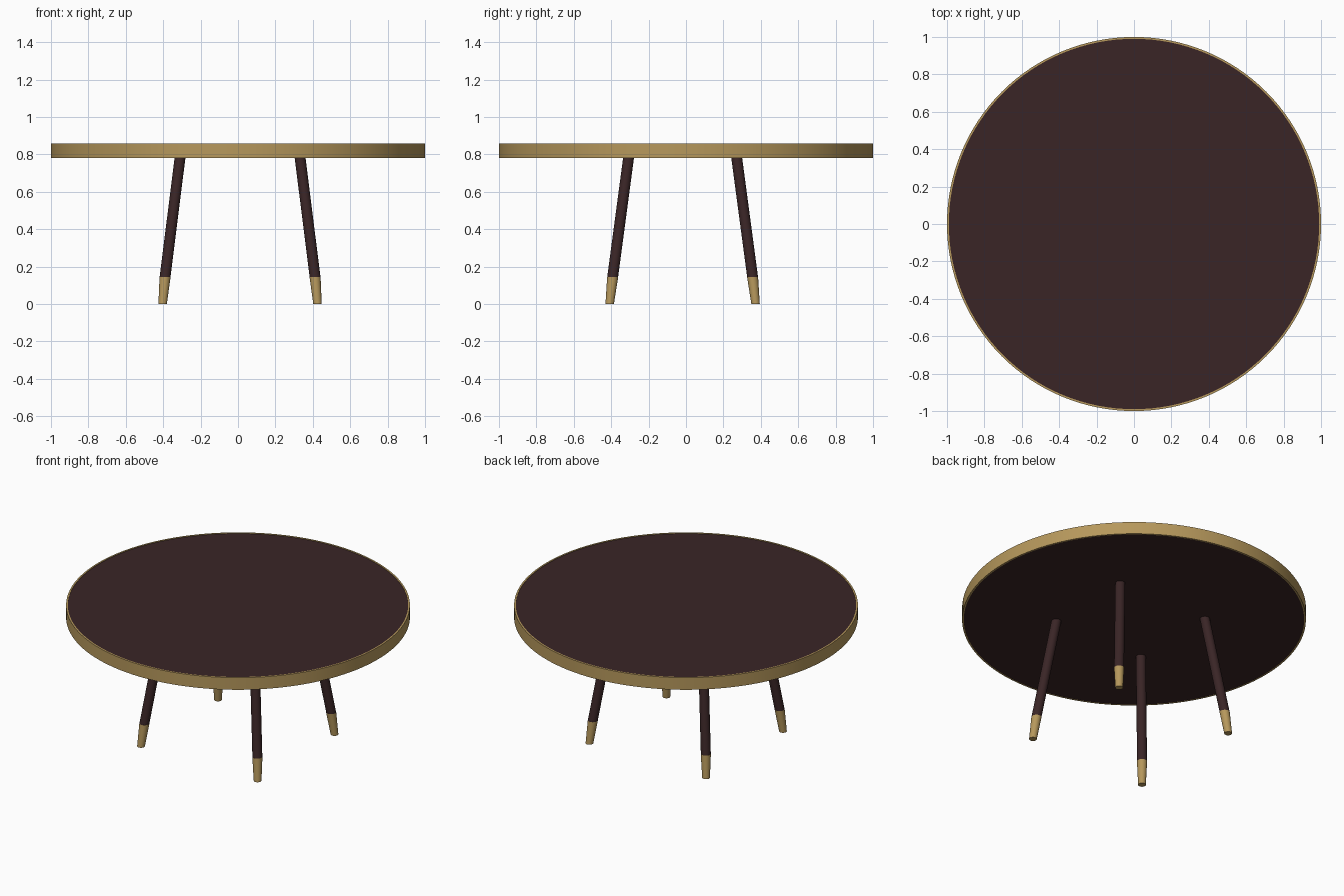
import bpy, bmesh, math

if "Cube" in bpy.data.objects:
    bpy.data.objects.remove(bpy.data.objects["Cube"])

def material(name, rgb):
    m = bpy.data.materials.new(name)
    m.diffuse_color = (*rgb, 1)
    m.use_nodes = True
    m.node_tree.nodes["Principled BSDF"].inputs["Base Color"].default_value = m.diffuse_color
    return m

DARK = material("dark stained wood", (0.042, 0.0185, 0.0194))
BRASS = material("aged brass", (0.468, 0.314, 0.107))

def loft(name, rings, mat, seg, closed=False):
    """Skin horizontal circles (x, y, z, radius); cap the ends or close the loop."""
    bm = bmesh.new()
    loops = [[bm.verts.new((x + r * math.cos(2 * math.pi * i / seg),
                            y + r * math.sin(2 * math.pi * i / seg), z))
              for i in range(seg)] for x, y, z, r in rings]
    pairs = list(zip(loops, loops[1:]))
    if closed:
        pairs.append((loops[-1], loops[0]))
    else:
        bm.faces.new(loops[0])
        bm.faces.new(loops[-1])
    for a, b in pairs:
        for i in range(seg):
            j = (i + 1) % seg
            bm.faces.new((a[i], a[j], b[j], b[i]))
    bmesh.ops.recalc_face_normals(bm, faces=bm.faces)
    me = bpy.data.meshes.new(name)
    bm.to_mesh(me)
    bm.free()
    me.materials.append(mat)
    ob = bpy.data.objects.new(name, me)
    bpy.context.collection.objects.link(ob)
    bpy.ops.object.select_all(action='DESELECT')
    ob.select_set(True)
    bpy.context.view_layer.objects.active = ob
    bpy.ops.object.shade_smooth_by_angle(angle=math.radians(35))
    return ob

# Round top with a thin brass band around its edge
loft("tabletop", [(0, 0, 0.781, 0.99), (0, 0, 0.855, 0.99)], DARK, 128)
loft("rim_band", [(0, 0, 0.78, 0.99), (0, 0, 0.78, 1.0),
                  (0, 0, 0.858, 1.0), (0, 0, 0.858, 0.99)], BRASS, 128, closed=True)

# Four splayed legs with tapered brass feet, set slightly off centre
CX, CY = 0.011, -0.018
for side, sx in (("left", -1), ("right", 1)):
    for end, sy in (("front", -1), ("back", 1)):
        def ring(dx, dy, z, r):
            return (CX + sx * dx, CY + sy * dy, z, r)
        loft(f"{end}_{side}_leg", [ring(0.401, 0.374, 0.145, 0.029),
                                   ring(0.320, 0.288, 0.79, 0.029)], DARK, 32)
        loft(f"{end}_{side}_foot", [ring(0.414, 0.390, 0.0, 0.0225),
                                    ring(0.401, 0.374, 0.145, 0.0295)], BRASS, 32)
